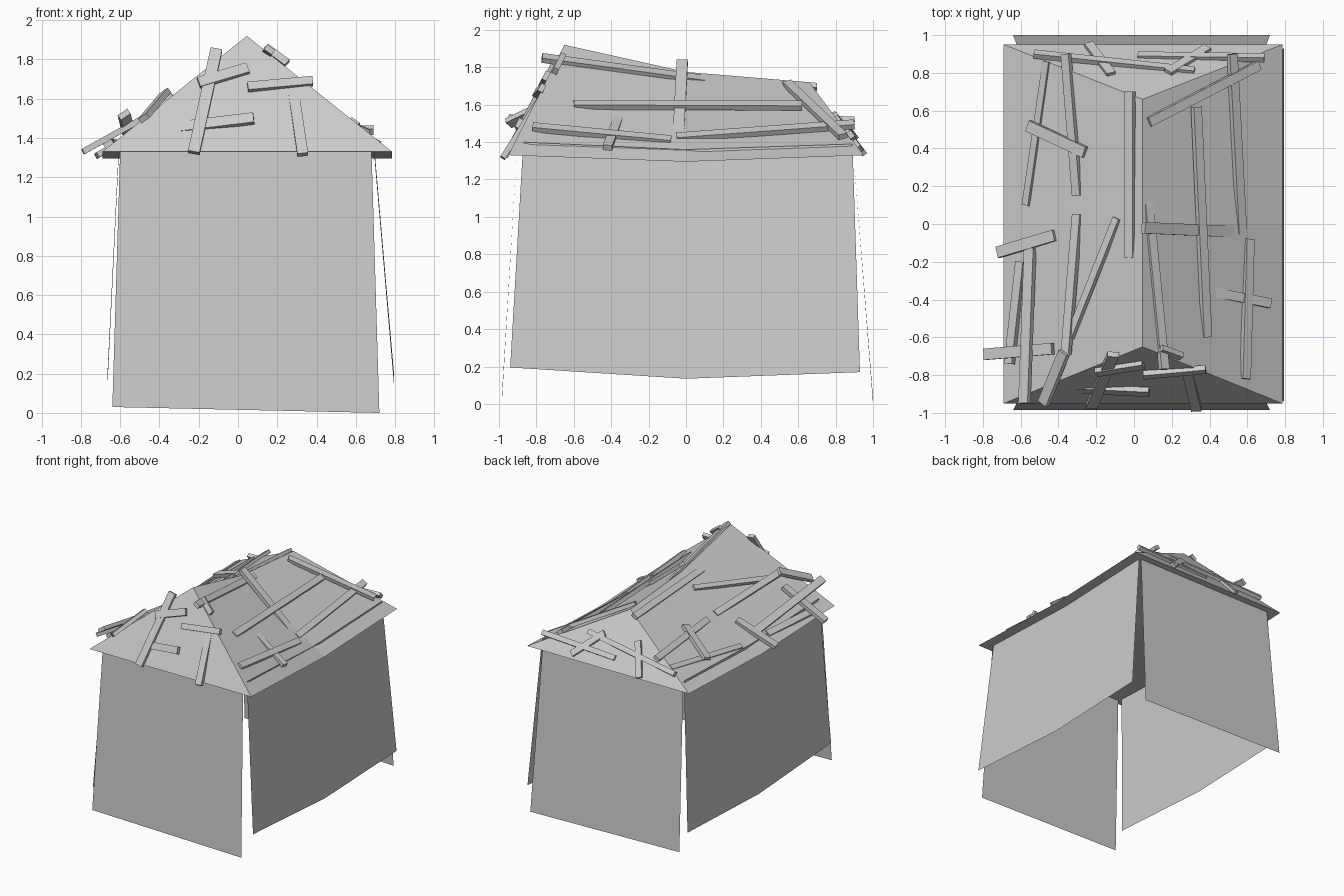
import bpy
from mathutils import Vector, Matrix


def make(name, verts, faces):
    me = bpy.data.meshes.new(name)
    me.from_pydata(verts, [], faces)
    me.update()
    ob = bpy.data.objects.new(name, me)
    bpy.context.collection.objects.link(ob)
    return ob


# Sagging hipped roof, closed underneath
L, R, X = -0.69, 0.785, 0.045
roof = [(L, -.95, 1.33), (L, 0, 1.295), (L, .95, 1.33),
        (R, -.95, 1.33), (R, 0, 1.295), (R, .95, 1.33),
        (X, -.65, 1.92), (X, 0, 1.775), (X, .66, 1.72)]
make("roof", roof, [(0, 6, 7, 1), (1, 7, 8, 2), (3, 4, 7, 6), (4, 5, 8, 7),
                    (0, 3, 6), (5, 2, 8), (0, 1, 4, 3), (1, 2, 5, 4)])

# Front and back walls: single sheets leaning outwards at the bottom
make("front_wall", [(-.64, -.985, .03), (.72, -.985, 0), (.68, -.905, 1.34), (-.60, -.905, 1.34)],
     [(0, 1, 2, 3)])
make("back_wall", [(.72, 1.0, 0), (-.64, 1.0, .03), (-.60, .895, 1.34), (.68, .895, 1.34)],
     [(0, 1, 2, 3)])

# Side walls with a bent lower edge
for name, xt, xb in (("left_wall", -.605, -.665), ("right_wall", .69, .795)):
    v = [(xb, -.94, .195), (xb, 0, .135), (xb, .93, .17),
         (xt, -.87, 1.40), (xt, 0, 1.36), (xt, .89, 1.39)]
    f = [(0, 1, 4, 3), (1, 2, 5, 4)]
    make(name, v, f if xt > 0 else [q[::-1] for q in f])


def plank(name, a, b, normal, w, t=.03):
    """Box running from a to b, lying flat against a slope."""
    a, b = Vector(a), Vector(b)
    d = b - a
    x = d.normalized()
    y = Vector(normal).cross(x).normalized()
    z = x.cross(y)
    c = (a + b) / 2
    verts = [c + x * (i * d.length / 2) + y * (j * w / 2) + z * (k * t / 2)
             for i in (-1, 1) for j in (-1, 1) for k in (-1, 1)]
    make(name, verts, [(0, 1, 3, 2), (4, 6, 7, 5), (0, 4, 5, 1),
                       (2, 3, 7, 6), (0, 2, 6, 4), (1, 5, 7, 3)])


# Planks per roof face: start, end, width
left = [
    ((-.46, .86, 1.445), (-.57, .10, 1.365), .04),
    ((-.36, .90, 1.51), (-.30, .15, 1.53), .05),
    ((-.30, .05, 1.54), (-.36, -.69, 1.61), .05),
    ((-.09, .03, 1.69), (-.34, -.60, 1.595), .04),
    ((-.02, .70, 1.69), (-.02, -.18, 1.745), .05),
    ((-.56, .52, 1.42), (-.26, .38, 1.56), .06),
    ((-.72, -.15, 1.31), (-.42, -.06, 1.48), .06),
    ((-.79, -.69, 1.33), (-.43, -.66, 1.53), .06),
    ((-.55, -.13, 1.40), (-.58, -.95, 1.52), .06),
    ((-.66, -.74, 1.37), (-.60, -.20, 1.36), .05),
    ((-.37, -.68, 1.63), (-.48, -.95, 1.50), .06),
]
right = [
    ((.08, .54, 1.715), (.66, .84, 1.43), .05),
    ((.07, .15, 1.725), (.16, -.77, 1.85), .05),
    ((.33, .62, 1.595), (.385, -.60, 1.60), .05),
    ((.52, .90, 1.495), (.57, -.05, 1.425), .05),
    ((.61, -.08, 1.41), (.59, -.82, 1.48), .05),
    ((.05, -.02, 1.83), (.52, -.04, 1.45), .06),
    ((.26, -.33, 1.61), (.72, -.42, 1.37), .05),
]
front = [
    ((-.11, -.69, 1.85), (-.225, -.965, 1.325), .06),
    ((.05, -.745, 1.755), (-.20, -.785, 1.68), .055),
    ((.08, -.89, 1.50), (-.33, -.87, 1.45), .055),
    ((.28, -.77, 1.65), (.33, -.98, 1.315), .055),
    ((.05, -.80, 1.66), (.38, -.77, 1.69), .045),
    ((.14, -.66, 1.86), (.25, -.70, 1.78), .04),
]
back = [
    ((-.53, .90, 1.43), (.32, .81, 1.52), .04),
    ((.02, .89, 1.41), (.69, .88, 1.44), .04),
    ((-.24, .95, 1.34), (-.12, .79, 1.55), .05),
    ((.18, .80, 1.54), (.39, .93, 1.36), .05),
]
for face, rows, n in (("left", left, (-.57, 0, .82)), ("right", right, (.55, 0, .83)),
                      ("front", front, (0, -.89, .45)), ("back", back, (0, .8, .6))):
    for i, (a, b, w) in enumerate(rows):
        plank(f"{face}_roof_plank_{i + 1}", a, b, n, w)
